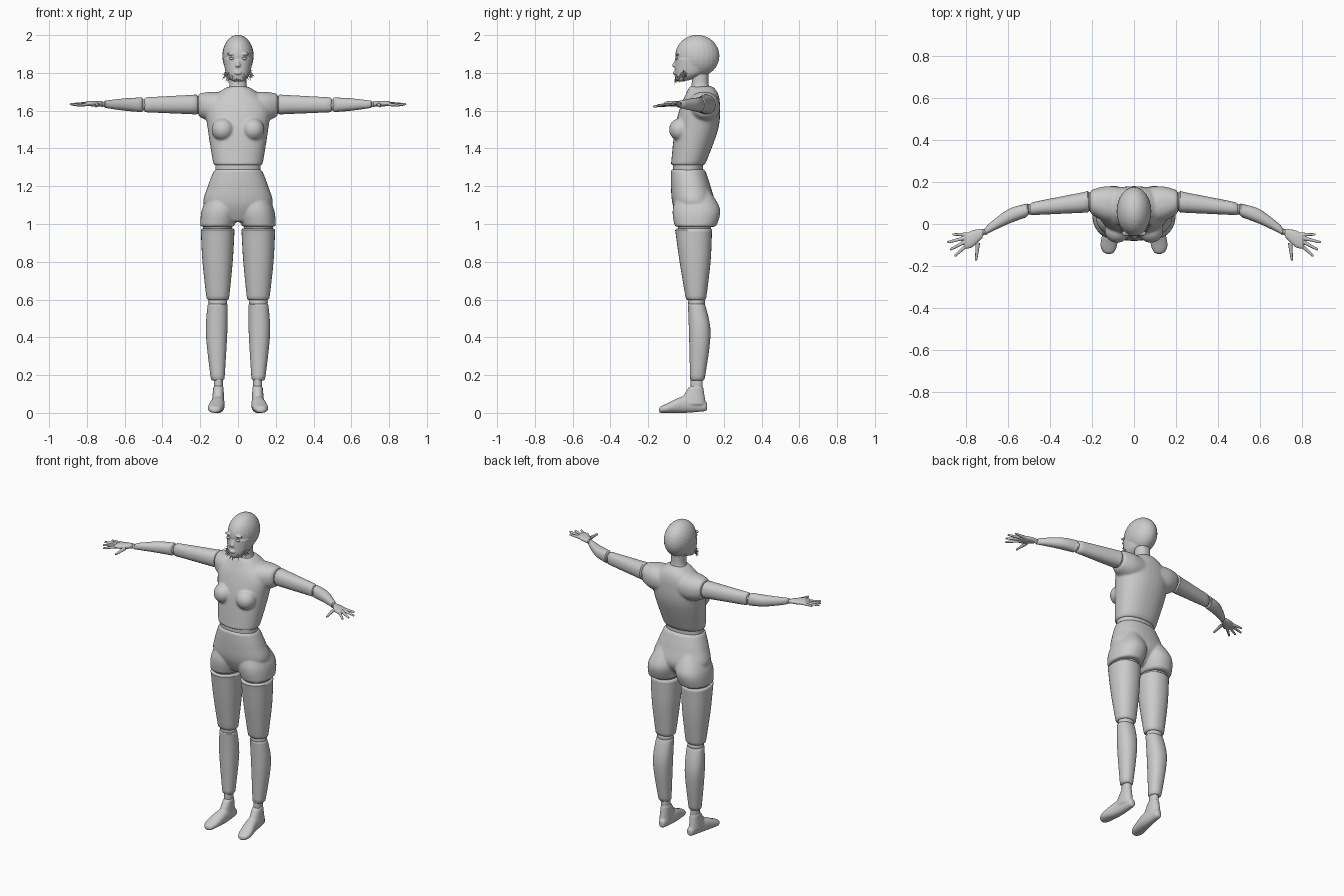
import bpy, bmesh, math, random
from mathutils import Vector, Matrix

cube = bpy.data.objects.get("Cube")
if cube:
    bpy.data.objects.remove(cube, do_unlink=True)
random.seed(4)

shade = 0.6
grey = bpy.data.materials.new("matte grey")
grey.use_nodes = True
grey.diffuse_color = (shade, shade, shade, 1)
grey.node_tree.nodes["Principled BSDF"].inputs["Base Color"].default_value = grey.diffuse_color


def smooth_rows(rows, steps=6):
    """Blend between cross-section rows along tangents taken from their neighbours."""
    rows = [Vector(row) for row in rows]
    padded = [rows[0]] + rows + [rows[-1]]
    result = []
    for before, start, end, after in zip(padded, padded[1:], padded[2:], padded[3:]):
        leave, arrive = (end - before) / 2, (after - start) / 2
        for step in range(steps):
            t = step / steps
            ease = t * t * (3 - 2 * t)
            result.append(start.lerp(end, ease) + leave * t * (1 - t) ** 2 - arrive * t * t * (1 - t))
    return result + [rows[-1]]


def loft(bm, axis, rows, side=1, rim=0.007, sides=32, squareness=0.9):
    """Skin rounded sections; a row is a position, then low and high of the other two axes."""
    rows = smooth_rows(rows)
    shrink = Vector((0, rim, -rim, rim, -rim))
    forward = Vector((math.copysign(rim, rows[-1][0] - rows[0][0]), 0, 0, 0, 0))
    first, last = rows[0] + shrink, rows[-1] + shrink
    rows = [first, rows[0] + forward] + rows[1:-1] + [rows[-1] - forward, last]
    across, along = [i for i in range(3) if i != axis]
    rings = []
    for position, low, high, near, far in rows:
        ring = []
        for k in range(sides):
            angle = math.tau * k / sides
            u, v = [math.copysign(abs(f) ** squareness, f) for f in (math.cos(angle), math.sin(angle))]
            co = Vector()
            co[axis] = position
            co[across] = (low + high + (high - low) * u) / 2
            co[along] = (near + far + (far - near) * v) / 2
            co.x *= side
            ring.append(bm.verts.new(co))
        rings.append(ring)
    for lower, upper in zip(rings, rings[1:]):
        for k in range(sides):
            bm.faces.new((lower[k - 1], lower[k], upper[k], upper[k - 1]))
    bm.faces.new(rings[0])
    bm.faces.new(rings[-1])


def trunk(bm, rows, **options):
    """Upright symmetric loft; a row is height, half width, front and back."""
    loft(bm, 2, [(z, -half, half, front, back) for z, half, front, back in rows], **options)


def ball(bm, center, radii, side=1):
    x, y, z = center
    place = Matrix.Translation((x * side, y, z)) @ Matrix.Diagonal((*radii, 1))
    bmesh.ops.create_uvsphere(bm, u_segments=24, v_segments=16, radius=1, matrix=place)


def spike(bm, root, tip, thick, thin, sides=10):
    root, tip = Vector(root), Vector(tip)
    run = tip - root
    place = Matrix.Translation((root + tip) / 2) @ run.to_track_quat('Z', 'Y').to_matrix().to_4x4()
    bmesh.ops.create_cone(bm, cap_ends=True, segments=sides, radius1=thick, radius2=thin,
                          depth=run.length, matrix=place)


def finish(name, bm, voxel=None, blend=5):
    """Make the object; with a voxel size, fuse its overlapping volumes into one skin."""
    bmesh.ops.recalc_face_normals(bm, faces=bm.faces)
    mesh = bpy.data.meshes.new(name)
    bm.to_mesh(mesh)
    bm.free()
    mesh.materials.append(grey)
    mesh.polygons.foreach_set("use_smooth", [True] * len(mesh.polygons))
    mesh.set_sharp_from_angle(angle=math.radians(50))
    ob = bpy.data.objects.new(name, mesh)
    bpy.context.scene.collection.objects.link(ob)
    if voxel:
        fuse = ob.modifiers.new("fuse", 'REMESH')
        fuse.mode, fuse.voxel_size, fuse.use_smooth_shade = 'VOXEL', voxel, True
        soften = ob.modifiers.new("soften", 'SMOOTH')
        soften.factor, soften.iterations = 0.5, blend


def limb(name, axis, rows, side):
    bm = bmesh.new()
    loft(bm, axis, rows, side)
    finish(name, bm)


# Chest with shoulders and bust
bm = bmesh.new()
trunk(bm, [(1.31, .13, -.08, .1), (1.5, .16, -.06, .17), (1.62, .17, -.03, .18),
           (1.69, .11, 0, .17), (1.73, .05, .02, .14)])
for side in (1, -1):
    loft(bm, 0, [(0, 0, .17, 1.55, 1.69), (.13, .01, .18, 1.54, 1.7), (.21, .05, .16, 1.57, 1.69)], side)
    ball(bm, (.08, -.03, 1.5), (.06, .06, .06), side)
finish("chest", bm, voxel=.006, blend=8)

# Waist joint and neck
bm = bmesh.new()
trunk(bm, [(1.27, .12, -.07, .09), (1.32, .12, -.07, .09)])
finish("waist_joint", bm)
bm = bmesh.new()
trunk(bm, [(1.7, .06, .02, .13), (1.74, .045, .03, .12), (1.8, .045, .03, .12)])
finish("neck", bm)

# Pelvis with hips and buttocks
bm = bmesh.new()
trunk(bm, [(1.29, .125, -.08, .1), (1.2, .16, -.08, .13), (1.1, .18, -.07, .15), (1.01, .08, -.03, .09)])
for side in (1, -1):
    loft(bm, 2, [(1.2, .02, .13, -.03, .11), (1.08, 0, .19, -.07, .18), (.985, .02, .2, -.06, .16)], side)
finish("pelvis", bm, voxel=.006)

# Head with jaw, nose, lips and brows
bm = bmesh.new()
ball(bm, (0, .06, 1.89), (.083, .117, .111))
trunk(bm, [(1.755, .035, -.055, 0), (1.8, .065, -.06, .1), (1.88, .077, -.056, .12)])
spike(bm, (0, -.04, 1.89), (0, -.06, 1.84), .006, .013)
ball(bm, (0, -.06, 1.84), (.014, .014, .01))
ball(bm, (0, -.06, 1.8), (.02, .01, .01))
for side in (1, -1):
    ball(bm, (.034, -.045, 1.9), (.026, .012, .008), side)
finish("head", bm, voxel=.004, blend=3)
bm = bmesh.new()
for side in (1, -1):
    ball(bm, (.034, -.05, 1.876), (.014, .008, .007), side)
finish("eyes", bm)

# Spiky whiskers along the jaw
bm = bmesh.new()
for hair in range(56):
    angle = random.uniform(-1.4, 1.4)
    outward = Vector((math.sin(angle), -math.cos(angle), 0))
    root = Vector((0, .02, 1.77)) + outward * .07
    root.z += abs(outward.x) * .02 + random.uniform(-.01, .02)
    stray = Vector((random.uniform(-.01, .01), 0, random.uniform(-.03, .01)))
    spike(bm, root, root + outward * .012 + stray, thick=.004, thin=.0005, sides=5)
finish("whiskers", bm)

for side, label in ((1, "left_"), (-1, "right_")):
    # Arm
    bm = bmesh.new()
    ball(bm, (.21, .106, 1.63), (.02, .045, .048), side)
    ball(bm, (.5, .07, 1.63), (.02, .025, .03), side)
    ball(bm, (.717, -.038, 1.634), (.016, .014, .014), side)
    finish(label + "arm_joints", bm)
    limb(label + "upper_arm", 0, [(.214, .055, .157, 1.58, 1.685), (.496, .042, .102, 1.592, 1.67)], side)
    limb(label + "forearm", 0, [(.503, .036, .098, 1.592, 1.67), (.6, 0, .07, 1.6, 1.665),
                                (.712, -.053, -.016, 1.616, 1.652)], side)

    # Hand with four fanned fingers and a thumb
    bm = bmesh.new()
    loft(bm, 0, [(.716, -.06, -.022, 1.622, 1.65), (.77, -.11, -.03, 1.622, 1.652),
                 (.808, -.118, -.05, 1.63, 1.65)], side)
    wrist = Vector((.74 * side, -.05, 1.637))
    for finger in (0, 1, 2, 3, 6):
        angle = math.radians(14 * finger)
        reach = .12 if finger in (0, 6) else .15
        aim = Vector((math.cos(angle) * side, -math.sin(angle), -.02 * finger))
        tip = wrist + aim * reach
        spike(bm, wrist + aim * .04, tip, thick=.011, thin=.006)
        ball(bm, tip, (.006, .006, .006))
    finish(label + "hand", bm, voxel=.0025, blend=3)

    # Leg
    bm = bmesh.new()
    ball(bm, (.108, .045, .98), (.078, .088, .035), side)
    ball(bm, (.108, .056, .585), (.05, .045, .04), side)
    loft(bm, 2, [(.12, .08, .128, .025, .088), (.19, .08, .128, .025, .088)], side)
    finish(label + "leg_joints", bm)
    limb(label + "thigh", 2, [(.975, .018, .197, -.058, .138), (.8, .028, .188, -.034, .13),
                              (.598, .048, .166, 0, .106)], side)
    limb(label + "shin", 2, [(.58, .056, .16, .01, .1), (.42, .057, .17, .016, .13),
                             (.172, .072, .143, .022, .098)], side)

    # Foot with instep
    bm = bmesh.new()
    loft(bm, 1, [(-.143, .1, .14, 0, .03), (-.1, .08, .16, 0, .05), (0, .07, .14, 0, .09),
                 (.112, .08, .12, .01, .06)], side)
    loft(bm, 2, [(.145, .077, .13, .02, .09), (.04, .072, .14, -.045, .106)], side)
    finish(label + "foot", bm, voxel=.0045)
